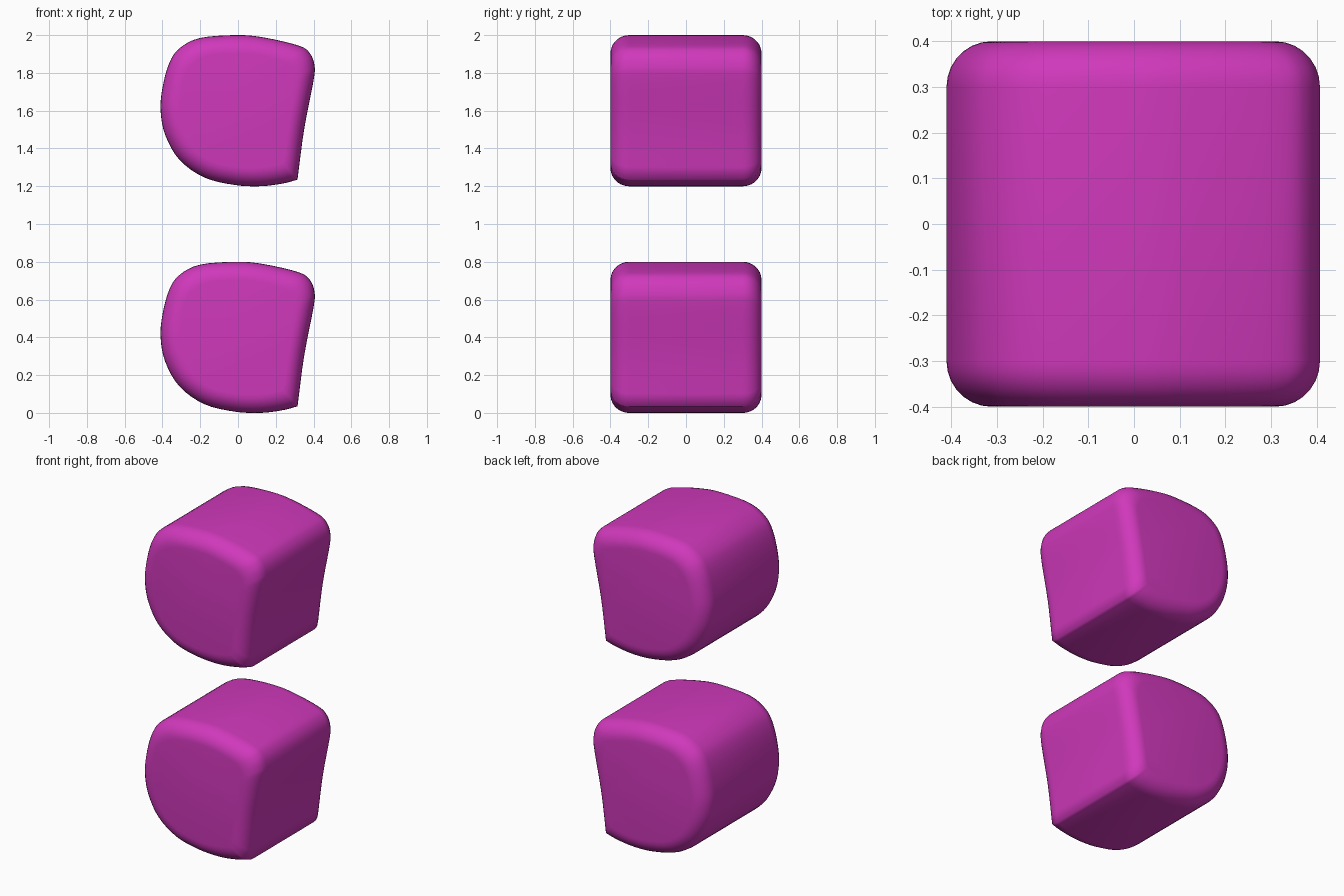
import bpy, bmesh, math
from mathutils import Vector

if "Cube" in bpy.data.objects:
    bpy.data.objects.remove(bpy.data.objects["Cube"])

# Side profile (x, z about block centre), open spline that starts and ends at the sharp lower corner
PROFILE = [(0.315, -0.365), (0.24, -0.385), (0.12, -0.4), (-0.02, -0.393), (-0.18, -0.353),
           (-0.31, -0.26), (-0.385, -0.13), (-0.41, 0.0), (-0.40, 0.12), (-0.365, 0.25),
           (-0.31, 0.33), (-0.2, 0.385), (0.0, 0.4), (0.14, 0.387), (0.32, 0.345),
           (0.38, 0.305), (0.405, 0.24), (0.40, 0.16), (0.35, -0.1), (0.315, -0.365)]
HALF, RIM, SCALE, STEPS, SEGS = 0.4, 0.1, 0.24, 4, 7


def smooth_outline(pts):
    p = [Vector(q) for q in pts]
    p = [2 * p[0] - p[1]] + p + [2 * p[-1] - p[-2]]
    out = []
    for a, b, c, d in zip(p, p[1:], p[2:], p[3:]):
        for i in range(STEPS):
            t = i / STEPS
            out.append(0.5 * (2 * b + (c - a) * t + (2 * a - 5 * b + 4 * c - d) * t * t
                              + (3 * b - a - 3 * c + d) * t ** 3))
    return out


def make_block(name, z, mat):
    outline = smooth_outline(PROFILE)
    # Rounded rims: shrink the profile along a quarter arc at both ends
    arc = [(RIM * (1 - math.sin(a)), SCALE * (1 - math.cos(a)))
           for a in (math.pi / 2 * i / SEGS for i in range(SEGS + 1))]
    stations = [(-HALF + d, 1 - s) for d, s in reversed(arc)]
    stations += [(HALF - d, 1 - s) for d, s in arc]
    bm = bmesh.new()
    rings = [[bm.verts.new((q.x * k, y, q.y * k)) for q in outline] for y, k in stations]
    n = len(outline)
    for r0, r1 in zip(rings, rings[1:]):
        for i in range(n):
            j = (i + 1) % n
            bm.faces.new((r0[i], r0[j], r1[j], r1[i]))
    bm.faces.new(rings[0])
    bm.faces.new(rings[-1])
    bmesh.ops.recalc_face_normals(bm, faces=bm.faces)
    for f in bm.faces:
        f.smooth = True
    me = bpy.data.meshes.new(name)
    bm.to_mesh(me)
    bm.free()
    me.materials.append(mat)
    ob = bpy.data.objects.new(name, me)
    ob.location.z = z
    bpy.context.collection.objects.link(ob)


magenta = bpy.data.materials.new("magenta")
magenta.diffuse_color = (0.63, 0.04, 0.50, 1)
magenta.use_nodes = True
magenta.node_tree.nodes["Principled BSDF"].inputs["Base Color"].default_value = magenta.diffuse_color

# Two identical stacked blocks with a gap
make_block("lower_block", 0.4, magenta)
make_block("upper_block", 1.6, magenta)
